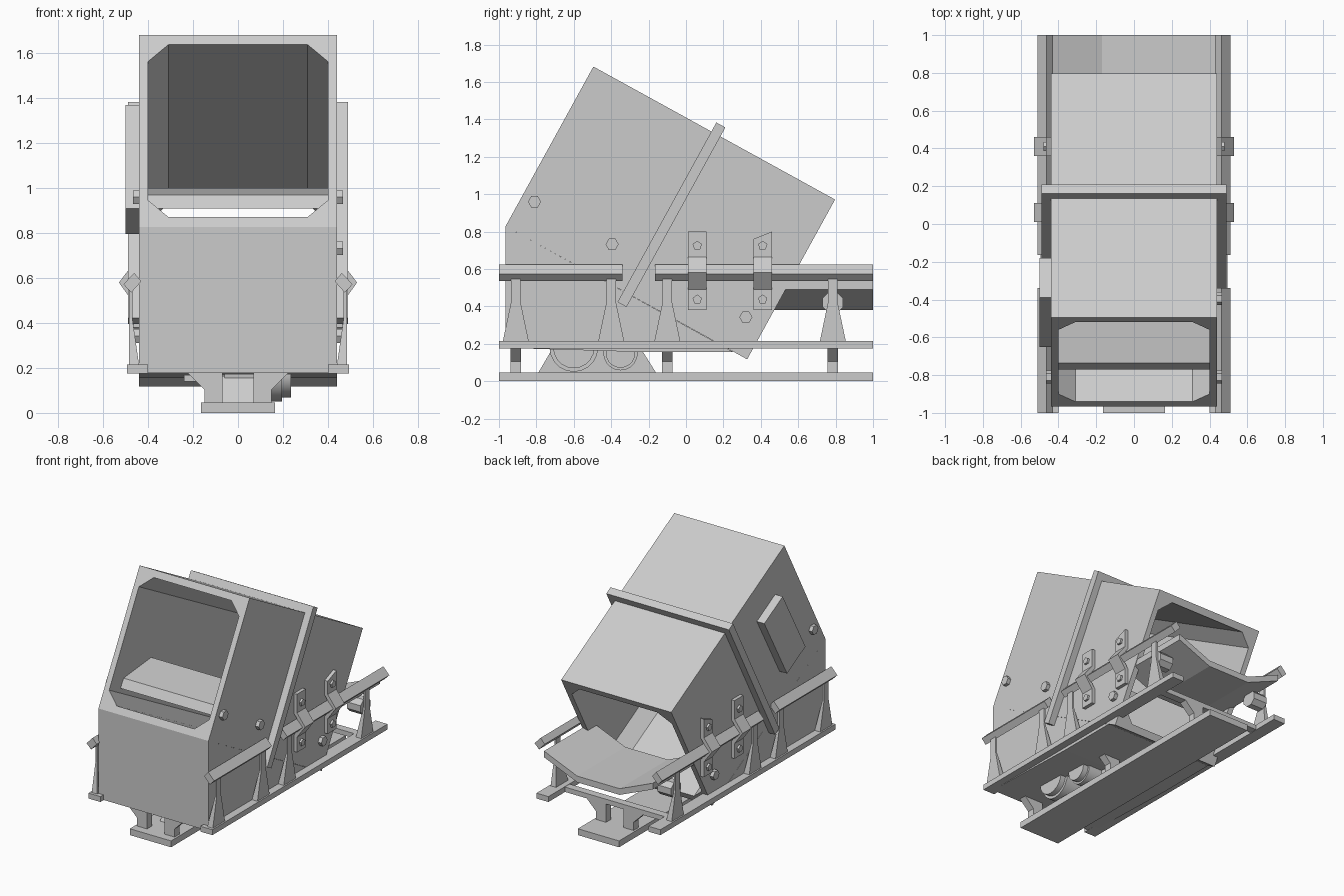
import bpy, bmesh, math
from mathutils import Vector, Matrix

if "Cube" in bpy.data.objects:
    bpy.data.objects.remove(bpy.data.objects["Cube"])

# tilted hopper coordinates: u runs down the slope, v is perpendicular to it
ORG, U, V = (-0.965, 0.828), (0.876, -0.482), (0.482, 0.876)


def tilt(u, v):
    return (ORG[0] + u * U[0] + v * V[0], ORG[1] + u * U[1] + v * V[1])


def finish(name, bm):
    bmesh.ops.recalc_face_normals(bm, faces=bm.faces[:])
    mesh = bpy.data.meshes.new(name)
    bm.to_mesh(mesh)
    bm.free()
    ob = bpy.data.objects.new(name, mesh)
    bpy.context.collection.objects.link(ob)
    return ob


def loft(name, a, b):
    bm = bmesh.new()
    va, vb = [bm.verts.new(p) for p in a], [bm.verts.new(p) for p in b]
    bm.faces.new(va)
    bm.faces.new(vb[::-1])
    for i in range(len(va)):
        j = (i + 1) % len(va)
        bm.faces.new((va[i], va[j], vb[j], vb[i]))
    return finish(name, bm)


def side_prism(name, yz, x0, x1):
    return loft(name, [(x0, y, z) for y, z in yz], [(x1, y, z) for y, z in yz])


def front_prism(name, xz, y0, y1):
    return loft(name, [(x, y0, z) for x, z in xz], [(x, y1, z) for x, z in xz])


def box(name, x0, x1, y0, y1, z0, z1):
    return front_prism(name, [(x0, z0), (x1, z0), (x1, z1), (x0, z1)], y0, y1)


def cyl(name, y, z, r, x0, x1, n, turn=0.0):
    pts = [(y + r * math.cos(turn + math.tau * i / n),
            z + r * math.sin(turn + math.tau * i / n)) for i in range(n)]
    return side_prism(name, pts, x0, x1)


def mirrored(s, pts):
    return [(s * x, z) for x, z in pts]


# hopper tube: rectangle outside, chamfered opening inside
W, H, L = 0.44, 0.975, 1.475
outer = [(-W, 0), (W, 0), (W, H), (-W, H)]
inner = [(-.31, .05), (.31, .05), (.4, .135), (.4, .84),
         (.31, .925), (-.31, .925), (-.4, .84), (-.4, .135)]
bm = bmesh.new()
ends = []
for u in (0, L):
    o, n = [[bm.verts.new((x, *tilt(u, v))) for x, v in ring] for ring in (outer, inner)]
    for i in range(4):
        j = (i + 1) % 4
        bm.faces.new((o[i], o[j], n[2 * i + 1], n[2 * i]))
        bm.faces.new((o[j], n[(2 * i + 2) % 8], n[2 * i + 1]))
    ends.append((o, n))
for a, b in zip(*ends):
    for i in range(len(a)):
        j = (i + 1) % len(a)
        bm.faces.new((a[i], a[j], b[j], b[i]))
finish("hopper_tube", bm)

# wedge body under the tube, with the inner ledge
side_prism("hopper_base", [tilt(0, 0), (-.965, .178), (-.2, .155), (.255, .155)], -W, W)
side_prism("inner_ledge", [(-.77, .91), (-.735, .97), (-.42, 1.0), (-.42, .94)], -.4, .4)

# collar around the hopper
u0, u1 = .72, .775
side_prism("collar_top", [tilt(u0, H), tilt(u1, H), tilt(u1, 1.03), tilt(u0, 1.03)], -.49, .49)
for s in (-1, 1):
    side_prism("collar_side", [tilt(u0, -.066), tilt(u1, -.066), tilt(u1, H), tilt(u0, H)],
               s * W, s * .49)

# side hatch on the left
side_prism("side_hatch", [(-.39, 1.37), (-.18, 1.255), (-.44, .795), (-.65, .91)], -.5, -W)

# base plate
box("base_plate", -.165, .165, -1, 1, 0, .046)

posts = (-.91, -.40, -.10, .785)
leg = [(.07, .04), (.15, .04), (.15, .105), (.225, .178), (.225, .19), (.07, .19)]
gusset = [(-.07, .21), (.07, .21), (.026, .42), (.026, .56), (-.026, .56), (-.026, .42)]
strap = [(.44, .80), (.44, .655), (.495, .58), (.44, .50), (.44, .38),
         (.465, .38), (.465, .49), (.53, .58), (.465, .665), (.465, .80)]

for s in (-1, 1):
    # lower and upper rails
    box("lower_rail", s * .4, s * .495, -1, 1, .176, .215)
    guide = mirrored(s, [(.51, .572), (.462, .623), (.43, .585), (.475, .536)])
    front_prism("guide_rail_front", guide, -1, -.34)
    front_prism("guide_rail_rear", guide, -.165, 1)
    # rail posts with splayed feet, leaning slightly outwards
    for y in posts:
        loft("rail_post",
             [(s * (.44 + .03 * min(1, (z - .21) / .2)), y + d, z) for d, z in gusset],
             [(s * .484, y + d, z) for d, z in gusset])
    # legs on the base plate
    for y in (-.91, -.10, .785):
        front_prism("base_leg", mirrored(s, leg), y - .028, y + .028)
    # bolted straps over the guide rails
    for y in (.06, .41):
        ob = front_prism("rail_strap", mirrored(s, strap), y - .05, y + .05)
        if y > .3:
            for v in ob.data.vertices:
                if v.co.z > .79 and v.co.y < y:
                    v.co.z = .76
        for z in (.725, .437):
            cyl("strap_bolt", y, z, .026, s * .46, s * .48, 5, math.pi / 2)
    # hex bolts on the hopper sides
    for y, z in ((-.81, .96), (-.395, .732), (.32, .342)):
        if s > 0 or z != .732:
            cyl("hopper_bolt", y, z, .035, s * .43, s * .467, 6)

# cross bars tying the lower rails to the legs
for y in (-.91, -.10, .785):
    box("cross_bar", -.41, .41, y - .028, y + .028, .178, .213)

# vibrator drive under the hopper
side_prism("drive_mount", [(-.79, .045), (-.16, .045), (-.235, .165), (-.72, .165)], -.07, .07)
for y, z, r, x in ((-.6, .18, .13, .235), (-.35, .15, .092, .22)):
    cyl("drive_motor", y, z, r, -.06, x - .04, 20)
    cyl("motor_cap", y, z, r * .85, x - .05, x, 20)
box("drive_block", -.24, -.06, -.55, -.3, .14, .19)

# outfeed trough: flat middle and raised sides
tray = [(-.435, .535), (-.17, .425), (.17, .425), (.435, .535),
        (.435, .49), (.17, .38), (-.17, .38), (-.435, .49)]
front_prism("outfeed_tray", tray, .45, 1)
for s in (-1, 1):
    cyl("tray_roller", .785, .42, .06, s * .36, s * .47, 8, math.pi / 8)

# smooth only the round drive parts
for ob in bpy.data.objects:
    if ob.name.startswith(("drive_motor", "motor_cap")):
        with bpy.context.temp_override(object=ob, active_object=ob, selected_objects=[ob],
                                       selected_editable_objects=[ob]):
            bpy.ops.object.shade_smooth_by_angle(angle=math.radians(35))
